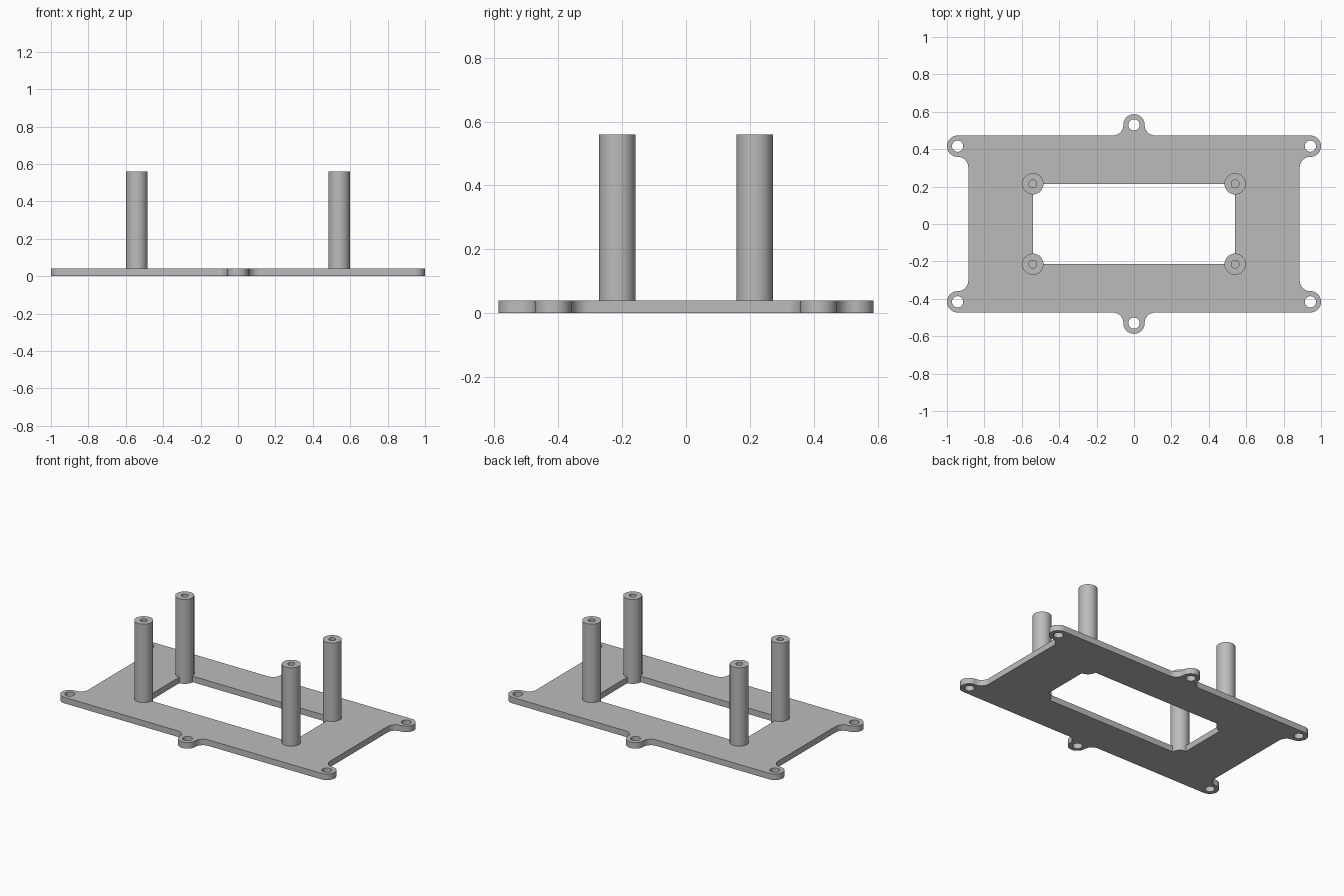
import bpy
import bmesh
from math import cos, sin, pi, radians
from mathutils import Vector

cube = bpy.data.objects.get("Cube")
if cube:
    bpy.data.objects.remove(cube)

# Main sizes
THICK = 0.04          # plate thickness
TOP = 0.56            # height of the posts
R = 0.057             # radius of lugs, tabs, fillets and posts
HOLE = 0.03           # screw hole radius
BORE, BORE_DEPTH = 0.021, 0.3
BODY_X, BODY_Y = 0.886, 0.473
LUG_X, LUG_Y = 1 - R, BODY_Y - R
TAB_Y = BODY_Y + R
POST_X, POST_Y = 0.541, 0.215
SIDES = 64

grey = bpy.data.materials.new("plain grey")
grey.use_nodes = True
colour = (0.5, 0.5, 0.5, 1)
grey.diffuse_color = colour
grey.node_tree.nodes["Principled BSDF"].inputs["Base Color"].default_value = colour


def arc(cx, cy, r, start, end):
    n = max(2, round(SIDES * abs(end - start) / 360))
    angles = [radians(start + (end - start) * i / n) for i in range(n + 1)]
    return [(cx + r * cos(a), cy + r * sin(a)) for a in angles]


def circle(cx, cy, r):
    return arc(cx, cy, r, 0, 360)[:-1]


def mirrored_loop(quarter):
    """Repeat a path in the +x +y quarter around all four quarters."""
    half = quarter + [(-x, y) for x, y in reversed(quarter)]
    loop = half + [(x, -y) for x, y in reversed(half)]
    clean = []
    for p in loop:
        if not clean or (Vector(p) - Vector(clean[-1])).length > 1e-5:
            clean.append(p)
    if (Vector(clean[0]) - Vector(clean[-1])).length < 1e-5:
        clean.pop()
    return clean


def finish(name, bm):
    bmesh.ops.recalc_face_normals(bm, faces=bm.faces)
    mesh = bpy.data.meshes.new(name)
    bm.to_mesh(mesh)
    bm.free()
    mesh.materials.append(grey)
    obj = bpy.data.objects.new(name, mesh)
    bpy.context.collection.objects.link(obj)
    return obj


# Plate outline: corner lug, straight edge, then the middle tab
outline = mirrored_loop(
    arc(LUG_X, LUG_Y - 2 * R, R, 180, 90)
    + arc(LUG_X, LUG_Y, R, -90, 90)
    + arc(2 * R, TAB_Y, R, 270, 180)
    + arc(0, TAB_Y, R, 0, 90))

# Window whose corners follow the posts
window = mirrored_loop(arc(POST_X, POST_Y, R, 270, 180))

holes = [circle(sx * LUG_X, sy * LUG_Y, HOLE) for sx in (-1, 1) for sy in (-1, 1)]
holes += [circle(0, sy * TAB_Y, HOLE) for sy in (-1, 1)]

bm = bmesh.new()
for loop in [outline, window] + holes:
    verts = [bm.verts.new((x, y, 0)) for x, y in loop]
    for a, b in zip(verts, verts[1:] + verts[:1]):
        bm.edges.new((a, b))
bmesh.ops.triangle_fill(bm, use_beauty=True, use_dissolve=False, edges=bm.edges[:],
                        normal=(0, 0, 1))
extruded = bmesh.ops.extrude_face_region(bm, geom=bm.faces[:], use_keep_orig=True)
bmesh.ops.translate(bm, vec=(0, 0, THICK),
                    verts=[g for g in extruded["geom"] if isinstance(g, bmesh.types.BMVert)])
parts = [finish("mounting_plate", bm)]


# Hollow-topped posts standing at the window corners
def make_post(name, x, y):
    profile = [(R, 0), (R, TOP), (BORE, TOP), (BORE, TOP - BORE_DEPTH)]
    base = (0, THICK)
    bm = bmesh.new()
    rings = []
    for i, (r, z) in enumerate(profile):
        z = base[1] if i == 0 else z
        rings.append([bm.verts.new((px, py, z)) for px, py in circle(0, 0, r)])
    for low, high in zip(rings, rings[1:]):
        for i in range(SIDES):
            j = (i + 1) % SIDES
            bm.faces.new((low[i], low[j], high[j], high[i]))
    bm.faces.new(rings[0])
    bm.faces.new(rings[-1])
    post = finish(name, bm)
    post.location = (x, y, 0)
    return post


for side, sx in (("left", 1), ("right", -1)):
    for end, sy in (("front", -1), ("back", 1)):
        parts.append(make_post(f"{end}_{side}_post", sx * POST_X, sy * POST_Y))

# Smooth round walls, sharp rims
bpy.ops.object.select_all(action="DESELECT")
for part in parts:
    part.select_set(True)
bpy.context.view_layer.objects.active = parts[0]
bpy.ops.object.shade_smooth_by_angle(angle=radians(30))
